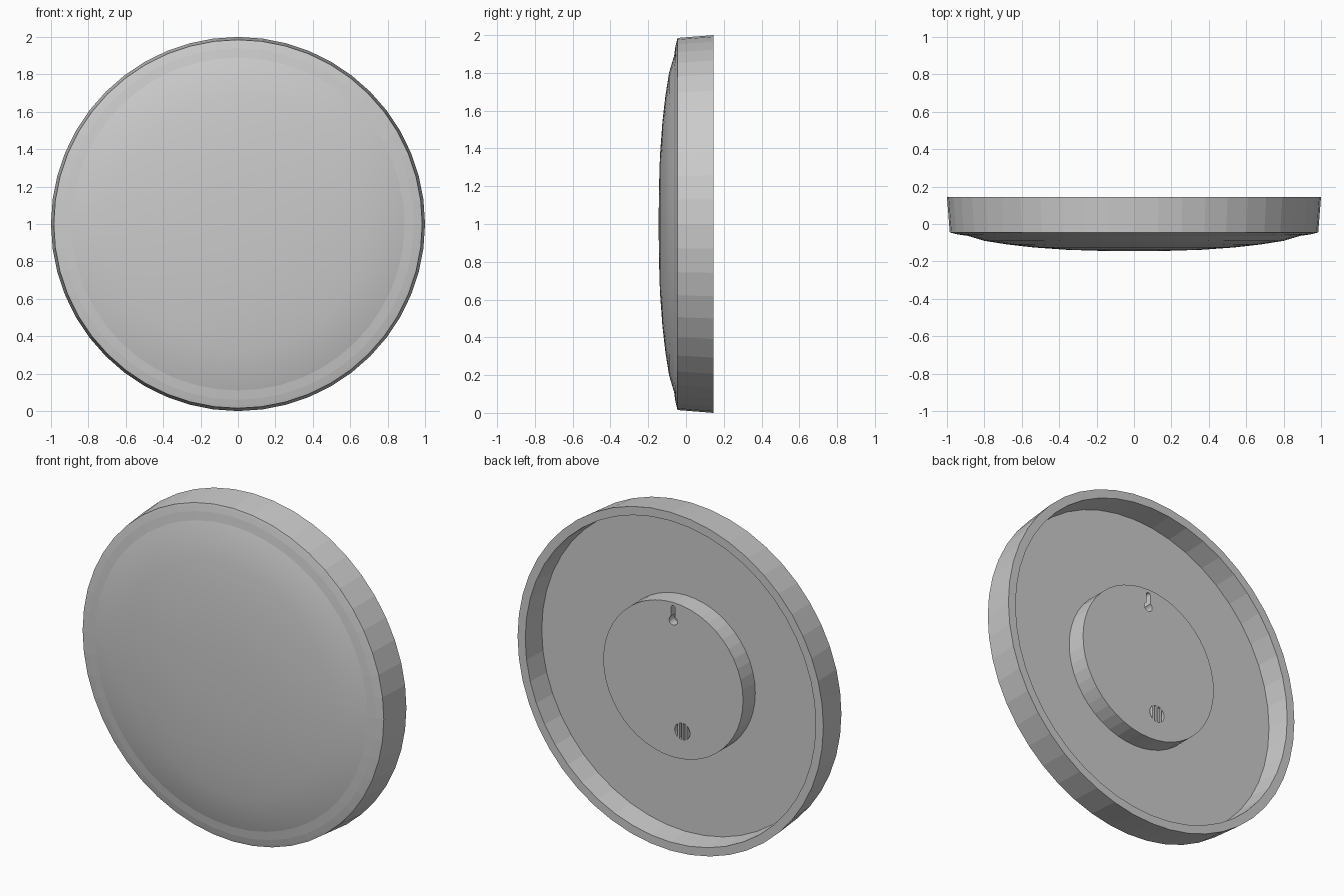
import bpy, bmesh, math
from mathutils import Matrix

if "Cube" in bpy.data.objects:
    bpy.data.objects.remove(bpy.data.objects["Cube"])

SEG = 48
ZC = 1.0  # height of the disc centre


def revolve(name, profile, segments=SEG, smooth=False):
    """Spin (radius, y) points around the front-back axis through the disc centre."""
    bm = bmesh.new()
    verts = [bm.verts.new((r, y, 0)) for r, y in profile]
    edges = [bm.edges.new(p) for p in zip(verts, verts[1:])]
    bmesh.ops.spin(bm, geom=verts + edges, cent=(0, 0, 0), axis=(0, 1, 0),
                   angle=math.tau, steps=segments)
    bmesh.ops.remove_doubles(bm, verts=bm.verts, dist=1e-4)
    bmesh.ops.recalc_face_normals(bm, faces=bm.faces)
    return finish(name, bm, (0, 0, ZC), smooth)


def finish(name, bm, loc, smooth=False):
    mesh = bpy.data.meshes.new(name)
    bm.to_mesh(mesh)
    bm.free()
    for f in mesh.polygons:
        f.use_smooth = smooth
    obj = bpy.data.objects.new(name, mesh)
    obj.location = loc
    bpy.context.collection.objects.link(obj)
    return obj


def prism(name, outline, y0, y1, loc):
    """Extrude an (x, z) outline from y0 to y1."""
    bm = bmesh.new()
    face = bm.faces.new([bm.verts.new((x, y0, z)) for x, z in outline])
    ext = bmesh.ops.extrude_face_region(bm, geom=[face])
    for v in ext["geom"]:
        if isinstance(v, bmesh.types.BMVert):
            v.co.y = y1
    bmesh.ops.recalc_face_normals(bm, faces=bm.faces)
    return finish(name, bm, loc)


def arc(r, a0, a1, n, cz=0.0):
    angles = [math.radians(a0 + (a1 - a0) * i / n) for i in range(n + 1)]
    return [(r * math.cos(a), cz + r * math.sin(a)) for a in angles]


def cut(target, cutter):
    mod = target.modifiers.new("cut", "BOOLEAN")
    mod.operation, mod.solver, mod.object = "DIFFERENCE", "EXACT", cutter
    cutter.hide_render = True
    cutter.hide_set(True)


# housing: tapered band, front bezel, hollow back with a thin rim
revolve("housing", [(0, 0.005), (0.94, 0.005), (0.95, 0.145), (1.0, 0.145),
                    (0.985, -0.045), (0.97, -0.049), (0.94, -0.056), (0.89, -0.063)])

# domed front cover
lens = revolve("domed_cover", [(0.89, -0.063), (0.80, -0.090), (0.68, -0.109),
                               (0.54, -0.125), (0.36, -0.138), (0.18, -0.1435),
                               (0, -0.145)], smooth=True)
mat = bpy.data.materials.new("cover_grey")
mat.diffuse_color = (0.6, 0.6, 0.6, 1)
mat.use_nodes = True
mat.node_tree.nodes["Principled BSDF"].inputs["Base Color"].default_value = mat.diffuse_color
lens.data.materials.append(mat)

# central mounting boss on the back
boss = revolve("mounting_boss", [(0, 0.0), (0.457, 0.0), (0.457, 0.12), (0, 0.12)])

# keyhole hanger: round entry below, narrow slot above
keyhole = prism("keyhole_cutter", arc(0.027, 120, 420, 14) + arc(0.0135, 0, 180, 8, 0.075),
                0.07, 0.2, (0, 0, ZC + 0.35))
cut(boss, keyhole)

# round vent with upright bars
vent_at = (-0.06, 0, ZC - 0.29)
vent = prism("vent_cutter", arc(0.05, 0, 345, 23), 0.09, 0.2, vent_at)
cut(boss, vent)
for i in (-1, 0, 1):
    x, w = i * 0.025, 0.006
    h = math.sqrt(0.05 ** 2 - x ** 2)
    prism("vent_bar", [(x - w, -h), (x + w, -h), (x + w, h), (x - w, h)],
          0.085, 0.12, vent_at)
